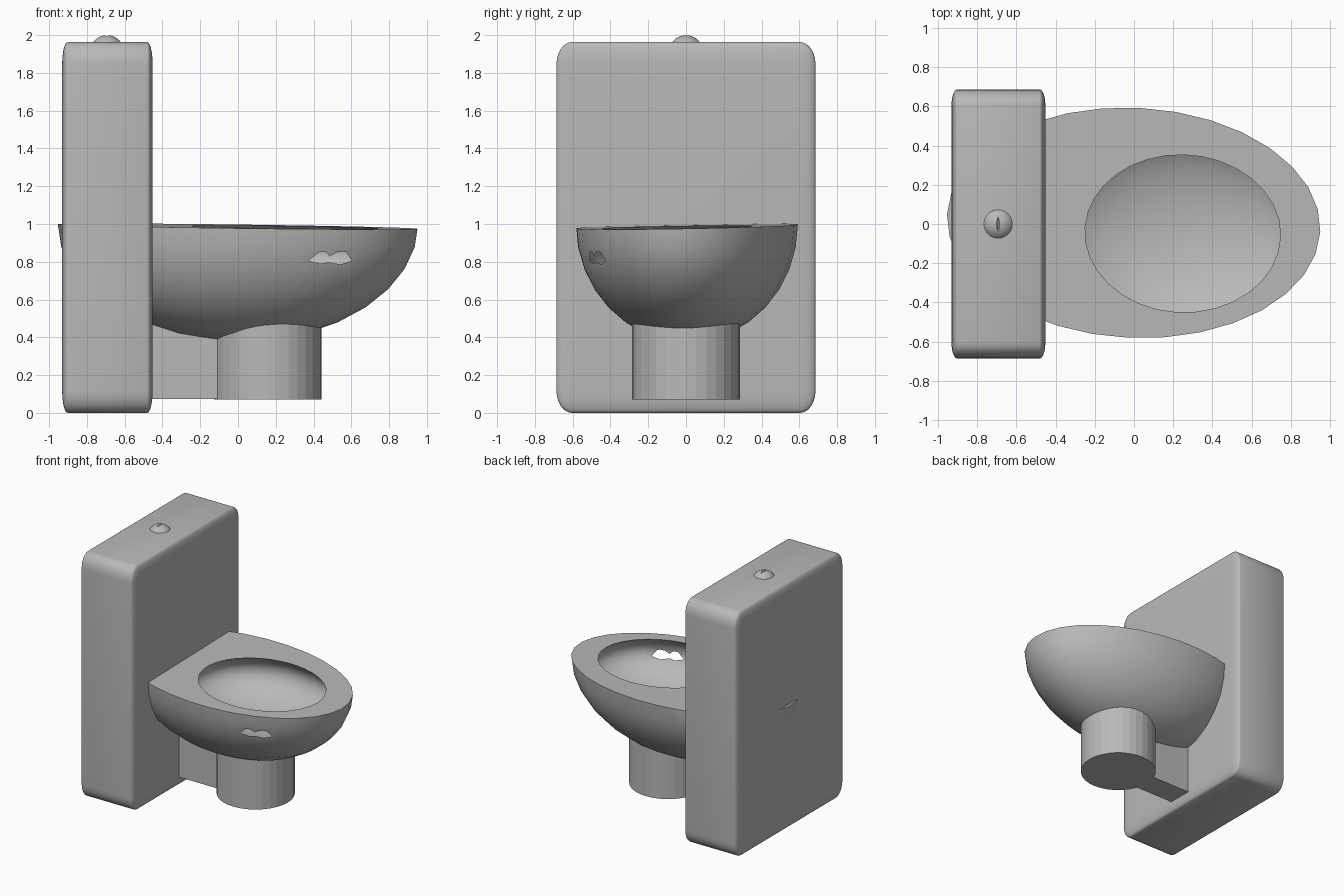
import bpy, bmesh, math
from mathutils import Matrix, Vector

if "Cube" in bpy.data.objects:
    bpy.data.objects.remove(bpy.data.objects["Cube"])

grey = bpy.data.materials.new("plain_grey")
grey.diffuse_color = (0.485, 0.485, 0.485, 1)
grey.use_nodes = True
grey.node_tree.nodes["Principled BSDF"].inputs["Base Color"].default_value = grey.diffuse_color


def add(name, bm, smooth=None):
    bmesh.ops.recalc_face_normals(bm, faces=bm.faces)
    mesh = bpy.data.meshes.new(name)
    bm.to_mesh(mesh)
    bm.free()
    mesh.materials.append(grey)
    ob = bpy.data.objects.new(name, mesh)
    bpy.context.collection.objects.link(ob)
    if smooth:
        shade(ob, smooth)
    return ob


def activate(ob):
    bpy.ops.object.select_all(action='DESELECT')
    ob.select_set(True)
    bpy.context.view_layer.objects.active = ob


def shade(ob, angle):
    activate(ob)
    bpy.ops.object.shade_smooth_by_angle(angle=math.radians(angle))


def cut(ob, cutter):
    mod = ob.modifiers.new("cut", 'BOOLEAN')
    mod.operation, mod.solver, mod.object = 'DIFFERENCE', 'EXACT', cutter
    activate(ob)
    bpy.ops.object.modifier_apply(modifier=mod.name)
    bpy.data.objects.remove(cutter)


def box(lo, hi, bevel=0, turn=0):
    """Box between two corners; the bevel is a fraction of each side."""
    lo, hi = Vector(lo), Vector(hi)
    bm = bmesh.new()
    bmesh.ops.create_cube(bm, size=1)
    if bevel:
        bmesh.ops.bevel(bm, geom=bm.edges[:], offset=bevel, segments=6,
                        profile=0.5, affect='EDGES')
    bmesh.ops.scale(bm, vec=hi - lo, verts=bm.verts)
    bmesh.ops.rotate(bm, matrix=Matrix.Rotation(turn, 3, 'Y'), verts=bm.verts)
    bmesh.ops.translate(bm, vec=(lo + hi) / 2, verts=bm.verts)
    return bm


def ellipsoid(centre, radii, yaw=0):
    bm = bmesh.new()
    bmesh.ops.create_uvsphere(bm, u_segments=32, v_segments=16, radius=1)
    bmesh.ops.scale(bm, vec=radii, verts=bm.verts)
    bmesh.ops.rotate(bm, matrix=Matrix.Rotation(yaw, 3, 'Z'), verts=bm.verts)
    bmesh.ops.translate(bm, vec=centre, verts=bm.verts)
    return bm


# Tall cistern with stretched rounded edges
add("cistern", box((-0.931, -0.686, 0), (-0.452, 0.686, 1.963), bevel=0.06), 35)

# Domed flush button, split by a narrow notch
button = add("flush_button", ellipsoid((-0.693, 0, 1.91), (0.09, 0.09, 0.09)))
cut(button, add("notch", box((-0.699, -0.1, 1.994), (-0.687, 0.1, 2.006),
                             turn=math.pi / 4)))
shade(button, 35)

# Bowl: half ellipsoid with a slightly tilted flat rim
yaw = math.radians(-2.7)
bm = ellipsoid((0, 0.005, 1.0), (0.955, 0.588, 0.625), yaw)
res = bmesh.ops.bisect_plane(bm, geom=bm.verts[:] + bm.edges[:] + bm.faces[:],
                             plane_co=(0, 0, 0.987), plane_no=(0.0126, -0.017, 1),
                             clear_outer=True)
rim = [e for e in res["geom_cut"] if isinstance(e, bmesh.types.BMEdge)]
bmesh.ops.contextual_create(bm, geom=rim)
bowl = add("bowl", bm)

# Hollow, wider below the rim; it just breaks through one side
cut(bowl, add("hollow", ellipsoid((0.235, -0.037, 0.85), (0.615, 0.495, 0.23), yaw)))
shade(bowl, 35)

# Round faceted pedestal and the narrow bar joining it to the cistern
bm = bmesh.new()
bmesh.ops.create_cone(bm, cap_ends=True, segments=32, radius1=0.285, radius2=0.285,
                      depth=0.46, matrix=Matrix.Translation((0.157, 0, 0.30)))
add("pedestal", bm)
add("connecting_bar", box((-0.6, -0.1, 0.073), (0.0, 0.1, 0.5)))
